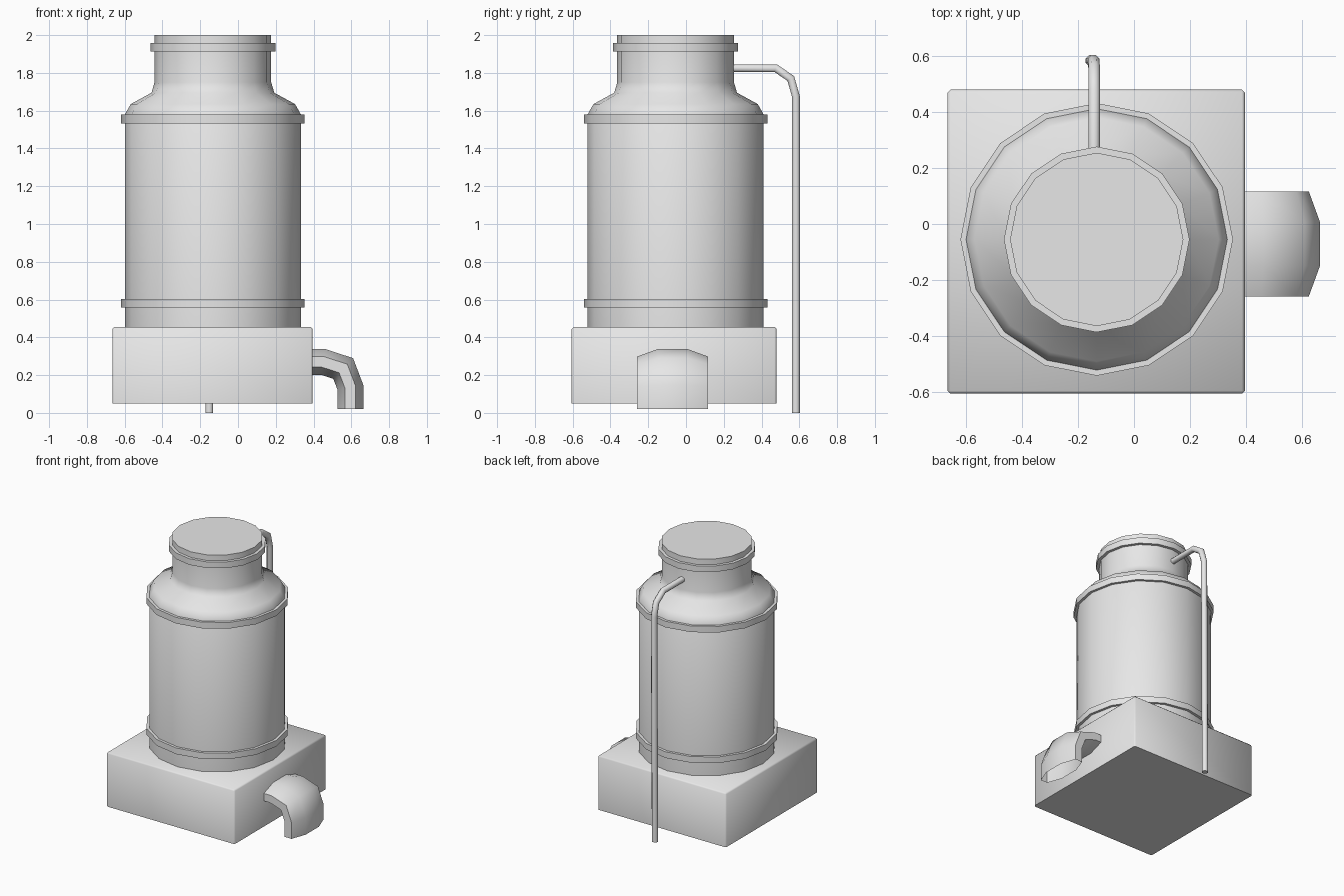
import bpy
import bmesh
from math import cos, sin, pi, radians
from mathutils import Vector

if "Cube" in bpy.data.objects:
    bpy.data.objects.remove(bpy.data.objects["Cube"], do_unlink=True)

grey = bpy.data.materials.new("plain grey")
grey.use_nodes = True
grey.diffuse_color = (0.8, 0.8, 0.8, 1)
grey.node_tree.nodes["Principled BSDF"].inputs["Base Color"].default_value = (0.8, 0.8, 0.8, 1)

AXIS = Vector((-0.133, -0.055, 0))  # centre line of the tank


def finish(name, bm, angle):
    """Turn a bmesh into a shaded object with the shared material."""
    bmesh.ops.recalc_face_normals(bm, faces=bm.faces)
    mesh = bpy.data.meshes.new(name)
    bm.to_mesh(mesh)
    bm.free()
    mesh.materials.append(grey)
    obj = bpy.data.objects.new(name, mesh)
    bpy.context.collection.objects.link(obj)
    bpy.ops.object.select_all(action='DESELECT')
    obj.select_set(True)
    bpy.context.view_layer.objects.active = obj
    bpy.ops.object.shade_smooth_by_angle(angle=radians(angle))
    return obj


def bridge(bm, loops, cap):
    """Skin a list of vertex loops, with optional end caps."""
    count = len(loops[0])
    for a, b in zip(loops, loops[1:]):
        for i in range(count):
            j = (i + 1) % count
            bm.faces.new((a[i], a[j], b[j], b[i]))
    if cap:
        bm.faces.new(loops[0])
        bm.faces.new(loops[-1])


def lathe(name, profile, sides=16):
    bm = bmesh.new()
    loops = []
    for r, z in profile:
        loops.append([bm.verts.new(AXIS + Vector((r * cos(2 * pi * i / sides),
                                                  r * sin(2 * pi * i / sides), z)))
                      for i in range(sides)])
    bridge(bm, loops, True)
    return finish(name, bm, 50)


def sweep(name, path, wide, half_width, half_depth, cap, sides=8):
    """Sweep a flattened octagon along a path bending across the wide axis."""
    bm = bmesh.new()
    pts = [Vector(p) for p in path]
    loops = []
    for i, p in enumerate(pts):
        before = (p - pts[max(i - 1, 0)]).normalized()
        after = (pts[min(i + 1, len(pts) - 1)] - p).normalized()
        tangent = (before + after).normalized()
        mitre = 1 / max(tangent.dot(before), tangent.dot(after))
        deep = tangent.cross(wide).normalized()
        loop = []
        for k in range(sides):
            a = 2 * pi * (k + 0.5) / sides
            loop.append(bm.verts.new(p + wide * half_width * cos(a)
                                     + deep * half_depth * mitre * sin(a)))
        loops.append(loop)
    bridge(bm, loops, cap)
    return finish(name, bm, 60)


# Square base with softened upper and upright edges
bm = bmesh.new()
bmesh.ops.create_cube(bm, size=1)
for v in bm.verts:
    v.co = Vector((v.co.x * 1.06 - 0.135, v.co.y * 1.084 - 0.063, v.co.z * 0.404 + 0.253))
edges = [e for e in bm.edges if max(v.co.z for v in e.verts) > 0.3]
bmesh.ops.bevel(bm, geom=edges, offset=0.01, segments=1, affect='EDGES')
finish("base_box", bm, 60)

# Tank body with shoulder and neck
lathe("tank_body", [(0.466, 0.44), (0.466, 1.58), (0.435, 1.635),
                    (0.325, 1.695), (0.309, 1.75), (0.309, 2.0)])

# Raised bands around the tank
for name, radius, bottom in (("lower_band", 0.486, 0.558),
                             ("shoulder_band", 0.486, 1.533),
                             ("neck_band", 0.331, 1.912)):
    lathe(name, [(radius, bottom), (radius, bottom + 0.046)])

# Wide outlet spout, open at the mouth
sweep("outlet_spout", [(0.36, -0.071, 0.27), (0.45, -0.071, 0.27), (0.557, -0.071, 0.235),
                       (0.595, -0.071, 0.135), (0.595, -0.071, 0.02)],
      Vector((0, 1, 0)), 0.203, 0.074, False)

# Thin overflow pipe down the back
sweep("overflow_pipe", [(-0.142, 0.2, 1.825), (-0.142, 0.475, 1.825), (-0.142, 0.555, 1.77),
                        (-0.144, 0.582, 1.675), (-0.152, 0.582, 0)],
      Vector((1, 0, 0)), 0.022, 0.022, True)
